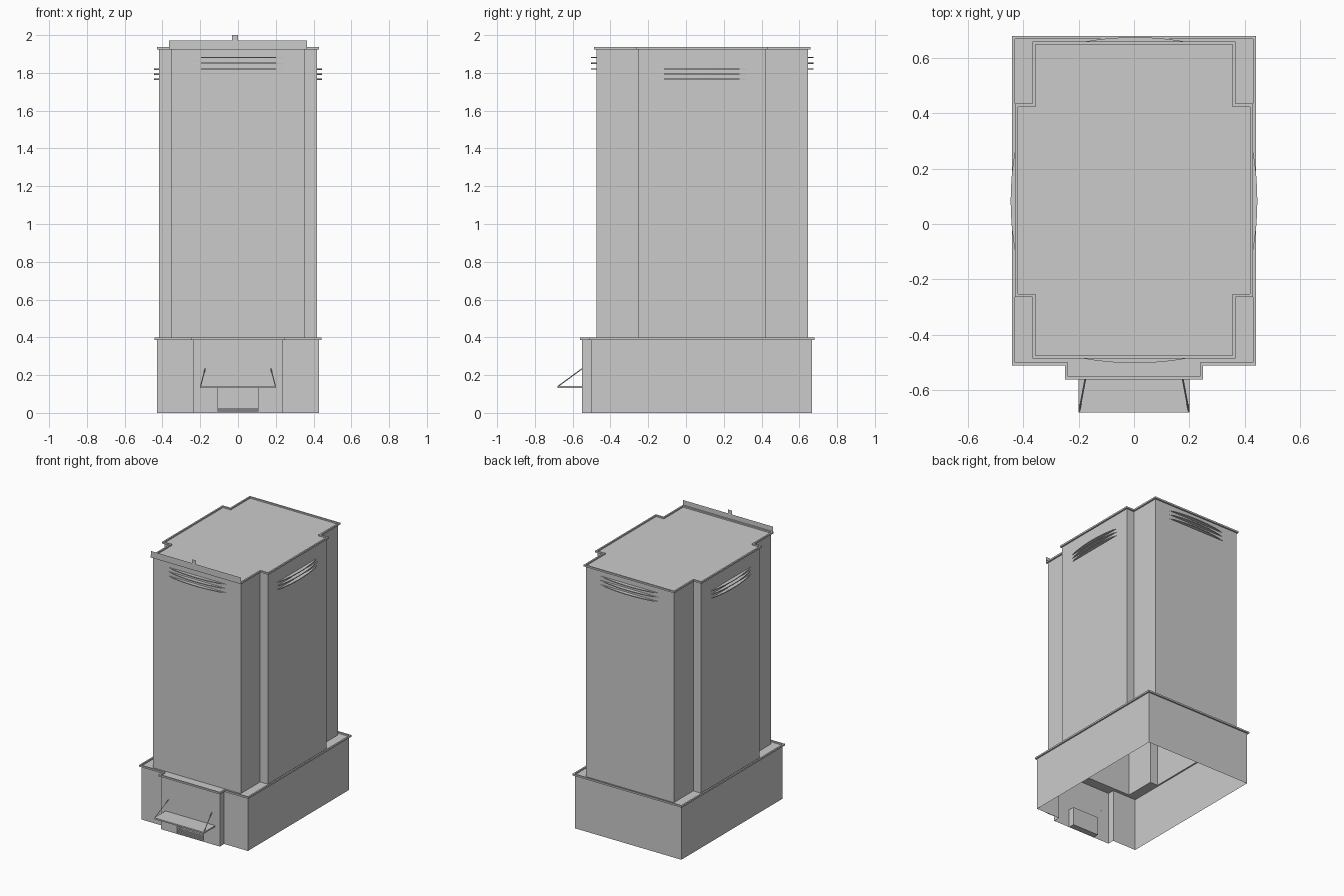
import bpy, bmesh, math
from mathutils import Vector

if "Cube" in bpy.data.objects:
    bpy.data.objects.remove(bpy.data.objects["Cube"])

# Counter-clockwise plan outlines
BASE = [(-0.43, -0.5), (-0.238, -0.5), (-0.238, -0.55), (0.238, -0.55), (0.238, -0.5),
        (0.43, -0.5), (0.43, 0.668), (-0.43, 0.668)]
TOWER = [(-0.355, -0.475), (0.355, -0.475), (0.355, -0.252), (0.418, -0.252),
         (0.418, 0.423), (0.355, 0.423), (0.355, 0.647), (-0.355, 0.647),
         (-0.355, 0.423), (-0.418, 0.423), (-0.418, -0.252), (-0.355, -0.252)]


def finish(name, bm):
    me = bpy.data.meshes.new(name)
    bm.to_mesh(me)
    bm.free()
    ob = bpy.data.objects.new(name, me)
    bpy.context.collection.objects.link(ob)
    return ob


def poly(bm, pts):
    return bm.faces.new([bm.verts.new(p) for p in pts])


def walls(bm, outline, z0, z1, skip=(), flip=False):
    n = len(outline)
    for i in range(n):
        if i in skip:
            continue
        a, b = outline[i], outline[(i + 1) % n]
        q = [(*a, z0), (*b, z0), (*b, z1), (*a, z1)]
        poly(bm, q[::-1] if flip else q)


def offset(outline, d):
    # mitred offset of a right-angled outline
    out, n = [], len(outline)
    for i in range(n):
        p, q, r = (Vector(outline[k % n]) for k in (i - 1, i, i + 1))
        e, f = (q - p).normalized(), (r - q).normalized()
        out.append(tuple(q + d * (Vector((e.y, -e.x)) + Vector((f.y, -f.x)))))
    return out


def rim(name, outline, z0, z1, d=0.011):
    # raised band running round the outline
    bm, out = bmesh.new(), offset(outline, d)
    walls(bm, out, z0, z1)
    walls(bm, outline, z0, z1, flip=True)
    n = len(outline)
    for i in range(n):
        j = (i + 1) % n
        poly(bm, [(*out[i], z1), (*out[j], z1), (*outline[j], z1), (*outline[i], z1)])
        poly(bm, [(*outline[i], z0), (*outline[j], z0), (*out[j], z0), (*out[i], z0)])
    return finish(name, bm)


def prism(name, outline, z0, z1):
    bm = bmesh.new()
    walls(bm, outline, z0, z1)
    poly(bm, [(*p, z1) for p in outline])
    poly(bm, [(*p, z0) for p in reversed(outline)])
    return finish(name, bm)


def rect(x0, x1, y0, y1):
    return [(x0, y0), (x1, y0), (x1, y1), (x0, y1)]


# Tower shell, open at the bottom, and its roof rim
bm = bmesh.new()
walls(bm, TOWER, 0.388, 1.926)
poly(bm, [(*p, 1.926) for p in TOWER])
finish("tower", bm)
rim("roof_rim", TOWER, 1.924, 1.936)

# Base walls with a doorway and shallow entrance recess in the front
DX0, DX1, DZ, FY, RY = -0.107, 0.107, 0.135, -0.55, -0.505
bm = bmesh.new()
walls(bm, BASE, 0, 0.39, skip=(2,))
poly(bm, [(-0.238, FY, 0), (DX0, FY, 0), (DX0, FY, DZ), (DX0, FY, 0.39), (-0.238, FY, 0.39)])
poly(bm, [(DX1, FY, 0), (0.238, FY, 0), (0.238, FY, 0.39), (DX1, FY, 0.39), (DX1, FY, DZ)])
poly(bm, [(DX0, FY, DZ), (DX1, FY, DZ), (DX1, FY, 0.39), (DX0, FY, 0.39)])
poly(bm, [(DX0, RY, 0), (DX1, RY, 0), (DX1, RY, DZ), (DX0, RY, DZ)])
poly(bm, [(DX0, FY, 0), (DX0, RY, 0), (DX0, RY, DZ), (DX0, FY, DZ)])
poly(bm, [(DX1, RY, 0), (DX1, FY, 0), (DX1, FY, DZ), (DX1, RY, DZ)])
poly(bm, [(DX0, FY, DZ), (DX0, RY, DZ), (DX1, RY, DZ), (DX1, FY, DZ)])
finish("base", bm)
rim("base_rim", BASE, 0.387, 0.399)

# Ledge between the base walls and the tower
bm = bmesh.new()
edges = []
for outline in (BASE, TOWER):
    vs = [bm.verts.new((*p, 0.389)) for p in outline]
    edges += [bm.edges.new((vs[i - 1], vs[i])) for i in range(len(vs))]
bmesh.ops.triangle_fill(bm, edges=edges, use_beauty=True, normal=(0, 0, 1))
finish("base_ledge", bm)

# Entrance steps
for i in range(4):
    prism("entrance_step", rect(DX0, DX1, FY + 0.01 * i, RY), 0.0065 * i, 0.0065 * (i + 1))

# Entrance canopy and its stay rods
prism("canopy", rect(-0.2, 0.2, -0.68, FY), 0.133, 0.143)
for s in (-1, 1):
    a, b = Vector((s * 0.198, -0.677, 0.141)), Vector((s * 0.174, FY, 0.234))
    bpy.ops.mesh.primitive_cylinder_add(vertices=4, radius=0.003, depth=(b - a).length,
                                        location=(a + b) / 2)
    rod = bpy.context.object
    rod.name = "canopy_rod"
    rod.rotation_euler = (b - a).to_track_quat('Z', 'Y').to_euler()

# Thin parapet panel with a small finial above the front edge
bm = bmesh.new()
y = -0.486
poly(bm, [(-0.364, y, 1.926), (0.364, y, 1.926), (0.364, y, 1.972), (0.0, y, 1.972),
          (0.0, y, 2.0), (-0.032, y, 2.0), (-0.032, y, 1.972), (-0.364, y, 1.972)])
finish("front_parapet", bm)

# Bowed louvre slats, three on each side of the tower
HALF, BOW, SEG = 0.238, 0.027, 10
bow = [(-HALF + 2 * HALF * i / SEG, -BOW * (1 - (2 * i / SEG - 1) ** 2)) for i in range(SEG + 1)]
sides = [("front", 0.003, -0.475, 0, (1.882, 1.851, 1.82)),
         ("right", 0.418, 0.083, 90, (1.819, 1.793, 1.766)),
         ("back", 0.003, 0.647, 180, (1.882, 1.851, 1.82)),
         ("left", -0.418, 0.083, 270, (1.819, 1.793, 1.766))]
for side, x, y, angle, heights in sides:
    for z in heights:
        slat = prism(side + "_louvre", bow, -0.003, 0.003)
        slat.location = (x, y, z)
        slat.rotation_euler.z = math.radians(angle)
